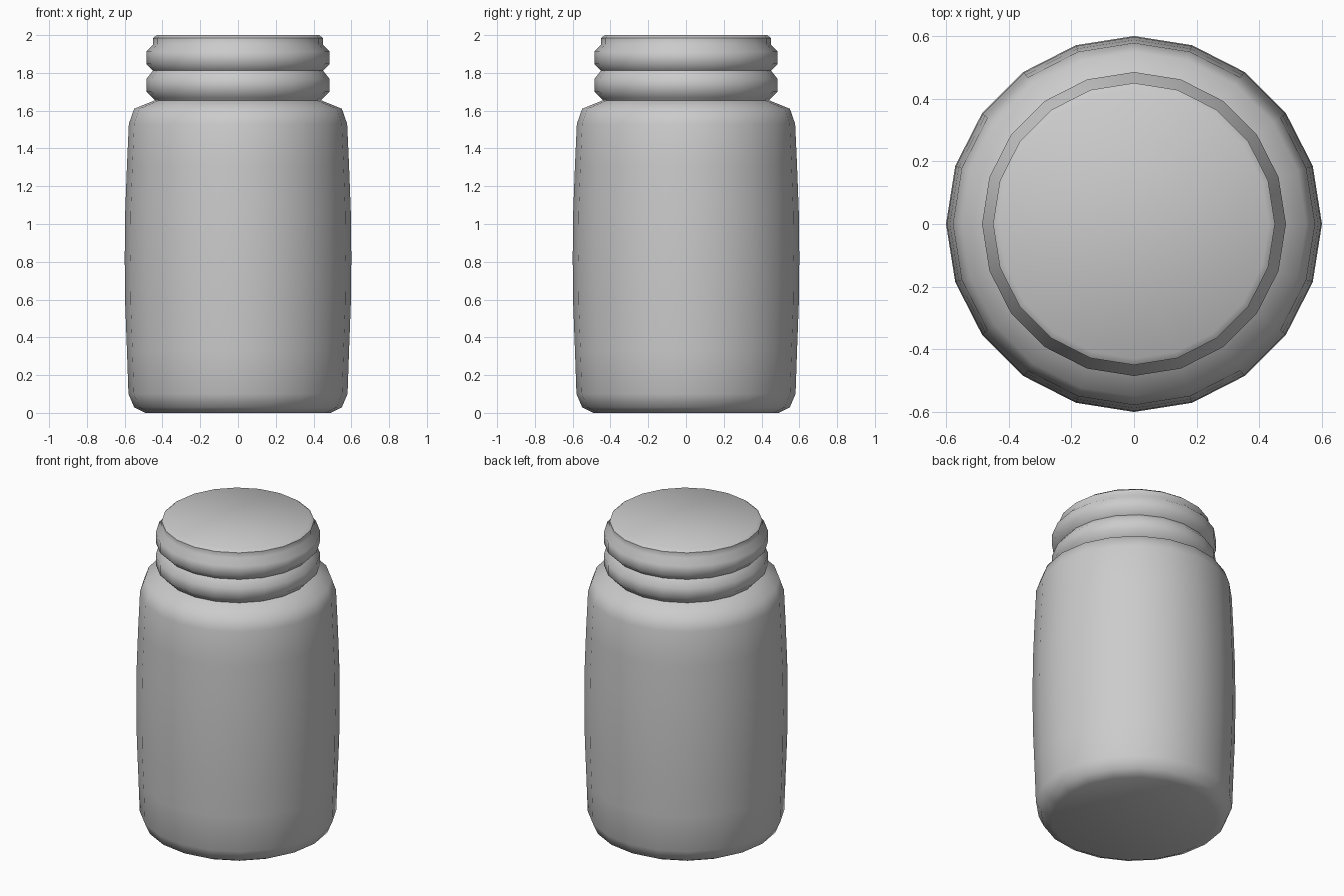
import bpy
import bmesh
import math

cube = bpy.data.objects.get("Cube")
if cube:
    bpy.data.objects.remove(cube, do_unlink=True)

SIDES = 20


def make_material(name, colour):
    mat = bpy.data.materials.new(name)
    mat.use_nodes = True
    mat.diffuse_color = colour
    mat.node_tree.nodes["Principled BSDF"].inputs["Base Color"].default_value = colour
    return mat


def lathe(name, profile, mat):
    """Revolve (radius, height) points around z and close both ends."""
    bm = bmesh.new()
    rings = []
    for r, z in profile:
        angles = [math.tau * i / SIDES for i in range(SIDES)]
        rings.append([bm.verts.new((r * math.cos(a), r * math.sin(a), z)) for a in angles])
    for low, high in zip(rings, rings[1:]):
        for i in range(SIDES):
            j = (i + 1) % SIDES
            bm.faces.new((low[i], low[j], high[j], high[i]))
    bm.faces.new(rings[0][::-1])
    bm.faces.new(rings[-1])
    mesh = bpy.data.meshes.new(name)
    bm.to_mesh(mesh)
    bm.free()
    mesh.materials.append(mat)
    obj = bpy.data.objects.new(name, mesh)
    bpy.context.collection.objects.link(obj)
    bpy.ops.object.select_all(action="DESELECT")
    obj.select_set(True)
    bpy.context.view_layer.objects.active = obj
    bpy.ops.object.shade_smooth_by_angle(angle=math.radians(50))
    return obj


grey = make_material("plain grey", (0.6, 0.6, 0.6, 1))

# Bulging body, shoulder, then the neck with two thread ridges and a closed top
base = [(0.49, 0), (0.55, 0.03), (0.58, 0.10)]
wall = [(0.588, 0.33), (0.597, 0.57), (0.6, 0.82), (0.597, 1.07), (0.588, 1.31), (0.578, 1.53)]
shoulder = [(0.55, 1.61), (0.44, 1.655)]
ridges = []
for z in (1.735, 1.88):
    ridges += [(0.45, z - 0.068), (0.485, z - 0.033), (0.485, z + 0.033)]
rim = [(0.45, 1.95), (0.45, 1.985), (0.43, 2.0)]
lathe("jar", base + wall + shoulder + ridges + rim, grey)
